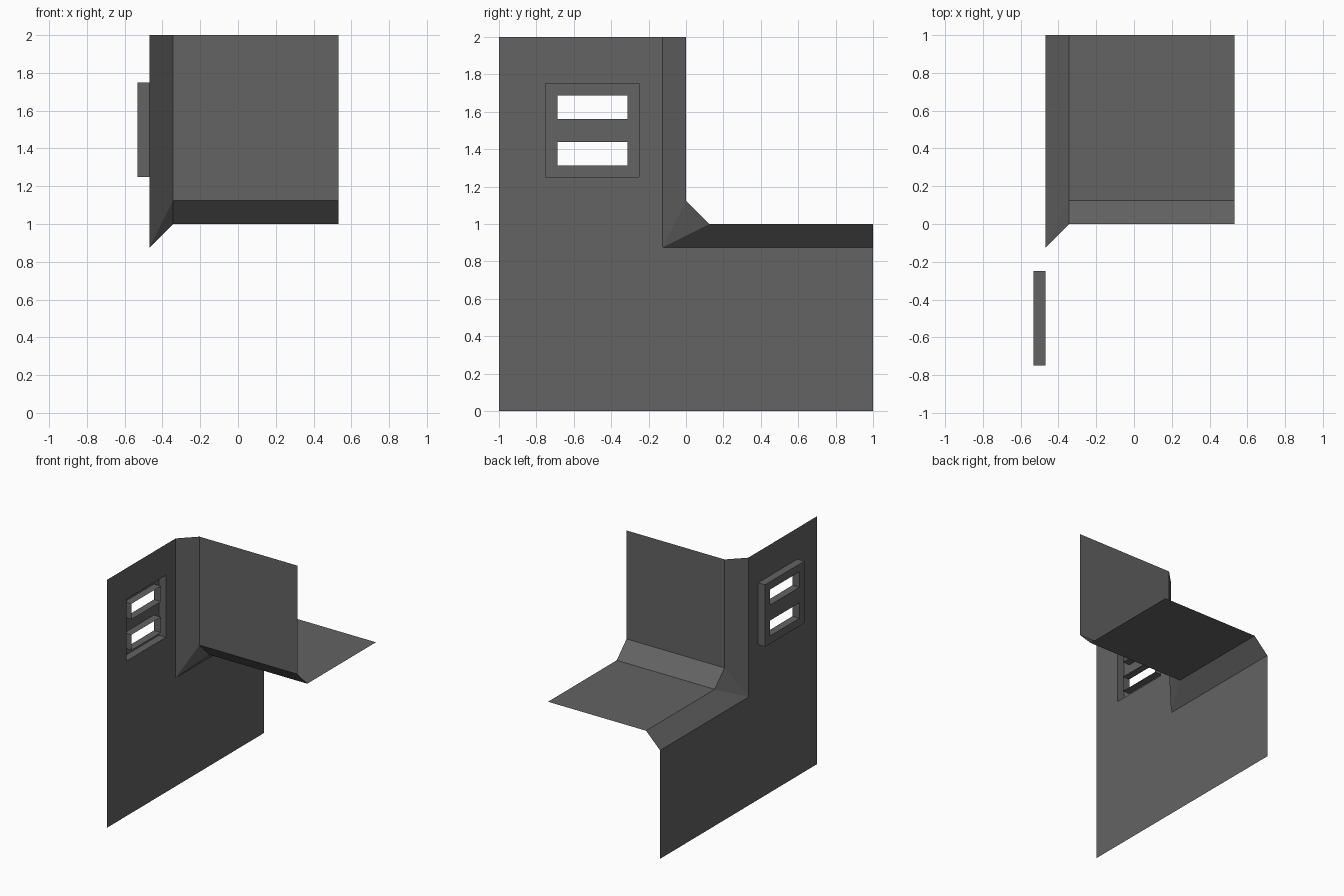
import bpy, bmesh
from mathutils import Vector

if "Cube" in bpy.data.objects:
    bpy.data.objects.remove(bpy.data.objects["Cube"])

grey = bpy.data.materials.new("dark grey")
grey.diffuse_color = (0.125, 0.125, 0.125, 1)
grey.use_nodes = True
grey.node_tree.nodes["Principled BSDF"].inputs["Base Color"].default_value = grey.diffuse_color

XW, XI, XR, XO = -0.469, -0.344, 0.531, -0.531   # wall, inner corner, right end, window plate


def add_part(name, faces):
    """faces: list of (points, direction the face should look)"""
    bm = bmesh.new()
    for pts, look in faces:
        f = bm.faces.new([bm.verts.new(p) for p in pts])
        f.normal_update()
        if f.normal.dot(Vector(look)) < 0:
            f.normal_flip()
    bmesh.ops.remove_doubles(bm, verts=bm.verts, dist=1e-5)
    me = bpy.data.meshes.new(name)
    bm.to_mesh(me)
    bm.free()
    me.materials.append(grey)
    ob = bpy.data.objects.new(name, me)
    bpy.context.collection.objects.link(ob)


def panel(x, y0, y1, z0, z1):
    """Rectangle in the plane x, looking outwards (-x)"""
    return ([(x, y0, z0), (x, y1, z0), (x, y1, z1), (x, y0, z1)], (-1, 0, 0))


def tube(y0, y1, z0, z1, sign):
    """Four side faces between wall and window plate; sign +1 looks out, -1 looks in"""
    out = []
    for y, s in ((y0, -1), (y1, 1)):
        out.append(([(XW, y, z0), (XO, y, z0), (XO, y, z1), (XW, y, z1)], (0, s * sign, 0)))
    for z, s in ((z0, -1), (z1, 1)):
        out.append(([(XW, y0, z), (XO, y0, z), (XO, y1, z), (XW, y1, z)], (0, 0, s * sign)))
    return out


# L-shaped side wall with a square window opening
add_part("side_wall", [
    panel(XW, -1, -0.125, 0, 0.875),
    panel(XW, -0.125, 1, 0, 0.875),
    panel(XW, -1, -0.75, 0.875, 2),
    panel(XW, -0.25, -0.125, 0.875, 2),
    panel(XW, -0.75, -0.25, 0.875, 1.25),
    panel(XW, -0.75, -0.25, 1.75, 2),
])

# Back wall and ledge floor
add_part("back_wall", [([(XI, 0, 1.125), (XR, 0, 1.125), (XR, 0, 2), (XI, 0, 2)], (0, 1, 0))])
add_part("ledge_floor", [([(XI, 0.125, 1), (XR, 0.125, 1), (XR, 1, 1), (XI, 1, 1)], (0, 0, 1))])

# Chamfers joining the three surfaces, meeting in a corner triangle
A, B, C = (XW, -0.125, 0.875), (XI, 0, 1.125), (XI, 0.125, 1)
add_part("chamfers", [
    ([A, B, (XI, 0, 2), (XW, -0.125, 2)], (-1, 1, 0)),
    ([A, C, (XI, 1, 1), (XW, 1, 0.875)], (-1, 0, 1)),
    ([B, C, (XR, 0.125, 1), (XR, 0, 1.125)], (0, 1, 1)),
    ([A, B, C], (-1, 1, 1)),
])

# Window box: pierced outer plate, outer sides and two slot linings
ys = [-0.75, -0.6875, -0.3125, -0.25]
zs = [1.25, 1.3125, 1.4375, 1.5625, 1.6875, 1.75]
window = tube(ys[0], ys[-1], zs[0], zs[-1], 1)
for i in range(3):
    for j in range(5):
        cell = (ys[i], ys[i + 1], zs[j], zs[j + 1])
        if i == 1 and j in (1, 3):
            window += tube(*cell, -1)
        else:
            window.append(panel(XO, *cell))
add_part("window_frame", window)
